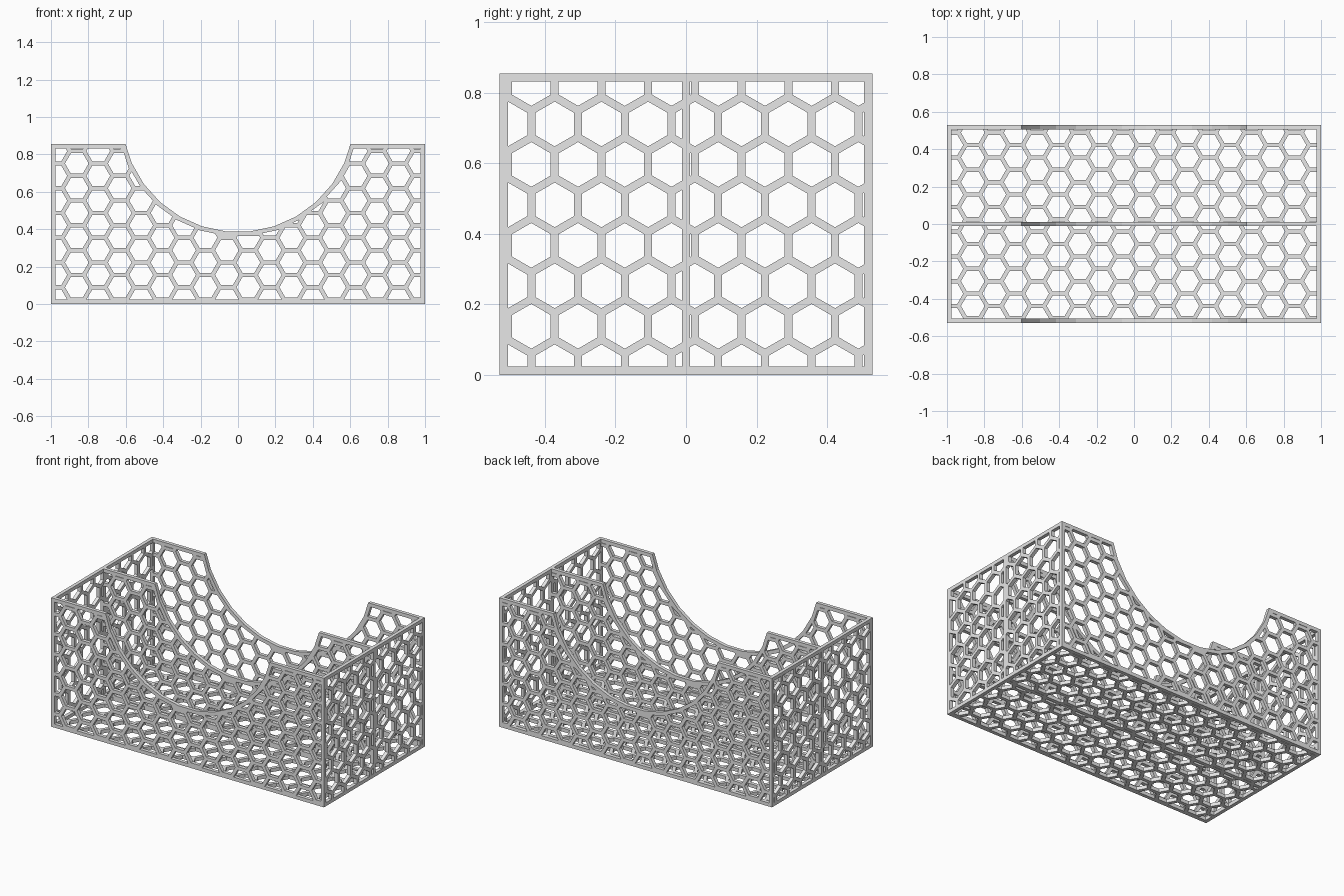
import bpy, bmesh, math
from mathutils import Matrix, Vector

if "Cube" in bpy.data.objects:
    bpy.data.objects.remove(bpy.data.objects["Cube"], do_unlink=True)

# Overall sizes
HALF_X, HALF_Y, HEIGHT = 1.0, 0.528, 0.855
THICK, FRAME = 0.0235, 0.0235
PITCH, BAR = 0.1324, 0.0227
STEP = PITCH * math.sqrt(3) / 2
HEX_R = (PITCH - BAR) / math.sqrt(3)

# Saddle cutout: lower part of a 30-sided circle
ARC_C, ARC_R, SEG = Vector((0, 1.007)), 0.622, math.radians(12)

grey = bpy.data.materials.new("plain grey")
grey.use_nodes = True
grey.diffuse_color = (0.8, 0.8, 0.8, 1)
grey.node_tree.nodes["Principled BSDF"].inputs["Base Color"].default_value = (0.8, 0.8, 0.8, 1)


def clip(poly, normal, offset):
    """Keep the part of a convex polygon where normal . p >= offset."""
    out = []
    for i, b in enumerate(poly):
        a = poly[i - 1]
        da, db = normal.dot(a) - offset, normal.dot(b) - offset
        if da * db < 0:
            out.append(a.lerp(b, da / (da - db)))
        if db >= 0:
            out.append(b)
    return out


def area(poly):
    return abs(sum(poly[i - 1].cross(p) for i, p in enumerate(poly))) / 2


def arc_points():
    pts = [ARC_C + ARC_R * Vector((math.cos(k * SEG), math.sin(k * SEG))) for k in range(29, 15, -1)]
    top = Vector((0, -1))
    return clip(pts, top, -HEIGHT)


def hex_holes(lo, hi, saddle):
    """Honeycomb openings, starting at the inner frame corner."""
    holes = []
    start = lo + Vector((FRAME, FRAME))
    for i in range(int((hi.x - lo.x) / STEP) + 2):
        for j in range(-1, int((hi.y - lo.y) / PITCH) + 2):
            c = start + Vector((i * STEP, (j + 0.5 * (i % 2)) * PITCH))
            poly = [c + HEX_R * Vector((math.cos(k * math.pi / 3), math.sin(k * math.pi / 3)))
                    for k in range(6)]
            for axis in (Vector((1, 0)), Vector((0, 1))):
                poly = clip(poly, axis, axis.dot(lo) + FRAME)
                poly = clip(poly, -axis, -axis.dot(hi) + FRAME)
            if saddle:
                d = c - ARC_C
                mid = (math.floor(math.atan2(d.y, d.x) / SEG) + 0.5) * SEG
                n = Vector((math.cos(mid), math.sin(mid)))
                poly = clip(poly, n, n.dot(ARC_C) + (ARC_R + FRAME) * math.cos(SEG / 2))
            if len(poly) > 2 and area(poly) > 3e-5:
                holes.append(poly)
    return holes


def panel(name, lo, hi, axes, location, saddle=False):
    """Flat framed honeycomb panel; axes map its plane into space."""
    lo, hi = Vector(lo), Vector(hi)
    outline = [lo, Vector((hi.x, lo.y)), hi]
    if saddle:
        outline += arc_points()
    outline.append(Vector((lo.x, hi.y)))

    curve = bpy.data.curves.new(name + "_profile", "CURVE")
    curve.dimensions = "2D"
    curve.fill_mode = "BOTH"
    curve.extrude = THICK / 2
    for poly in [outline] + hex_holes(lo, hi, saddle):
        s = curve.splines.new("POLY")
        s.points.add(len(poly) - 1)
        for pt, p in zip(s.points, poly):
            pt.co = (p.x, p.y, 0, 1)
        s.use_cyclic_u = True
    temp = bpy.data.objects.new(name + "_profile", curve)
    bpy.context.collection.objects.link(temp)
    dg = bpy.context.evaluated_depsgraph_get()
    mesh = bpy.data.meshes.new_from_object(temp.evaluated_get(dg))
    bpy.data.objects.remove(temp, do_unlink=True)
    bpy.data.curves.remove(curve)

    # Weld, orient and place
    bm = bmesh.new()
    bm.from_mesh(mesh)
    bmesh.ops.remove_doubles(bm, verts=bm.verts, dist=1e-5)
    rot = Matrix(axes).transposed().to_4x4()
    bmesh.ops.transform(bm, matrix=Matrix.Translation(location) @ rot, verts=bm.verts)
    bmesh.ops.recalc_face_normals(bm, faces=bm.faces)
    for f in bm.faces:
        f.smooth = False
        f.material_index = 0
    bm.to_mesh(mesh)
    bm.free()
    mesh.name = name
    mesh.materials.clear()
    mesh.materials.append(grey)
    bpy.context.collection.objects.link(bpy.data.objects.new(name, mesh))


X, Y, Z = (1, 0, 0), (0, 1, 0), (0, 0, 1)
UPRIGHT = (X, Z, (0, -1, 0))
SIDEWAYS = (Z, Y, (-1, 0, 0))
edge = THICK / 2

# Floor
panel("floor", (-HALF_X, -HALF_Y), (HALF_X, HALF_Y), (X, Y, Z), (0, 0, edge))

# Long walls and centre divider with the saddle cutout
for name, y in (("front_wall", edge - HALF_Y), ("divider", 0), ("back_wall", HALF_Y - edge)):
    panel(name, (-HALF_X, 0), (HALF_X, HEIGHT), UPRIGHT, (0, y, 0), saddle=True)

# End walls
for name, x in (("right_wall", edge - HALF_X), ("left_wall", HALF_X - edge)):
    panel(name, (0, -HALF_Y), (HEIGHT, HALF_Y), SIDEWAYS, (x, 0, 0))
